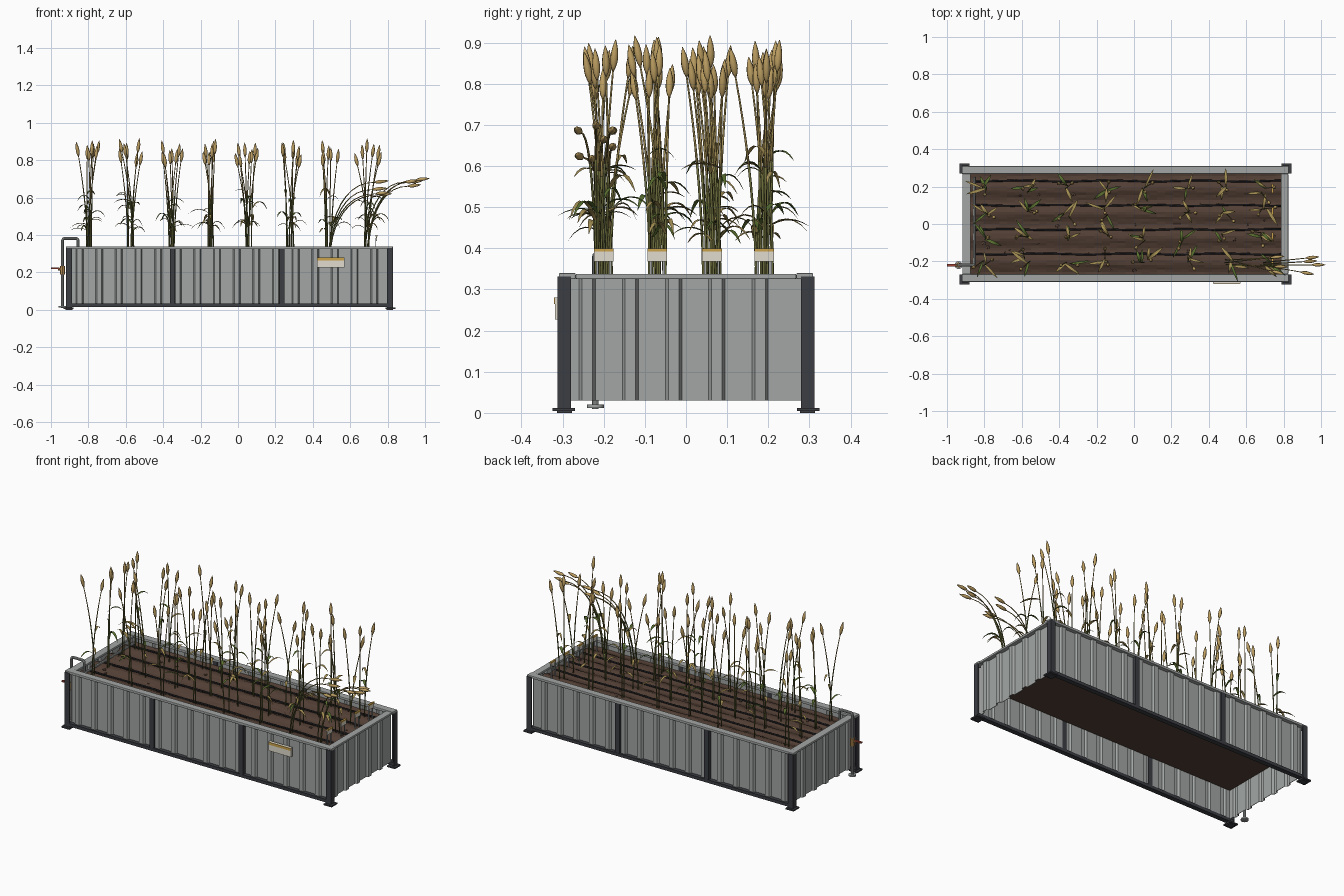
import bpy, bmesh, math, random
from mathutils import Vector, Matrix

if "Cube" in bpy.data.objects:
    bpy.data.objects.remove(bpy.data.objects["Cube"])

random.seed(7)
R = random.uniform
CX, X0, X1, YW = -0.047, -0.895, 0.805, 0.29      # bed centre, wall lines


def mat(name, r, g, b):
    m = bpy.data.materials.new(name)
    m.diffuse_color = (r, g, b, 1)
    m.use_nodes = True
    m.node_tree.nodes["Principled BSDF"].inputs["Base Color"].default_value = m.diffuse_color
    return m


STEEL = mat("steel", .36, .38, .37)
DARK = mat("dark_frame", .045, .047, .055)
SOIL = mat("soil", .085, .05, .035)
BLACK = mat("drip_tube", .015, .015, .018)
GOLD = mat("ear_gold", .5, .34, .12)
STRAW = mat("straw", .38, .28, .09)
GREEN = mat("leaf_green", .1, .16, .03)
OLIVE = mat("stem_olive", .15, .15, .045)
CREAM = mat("cream", .75, .72, .62)
AMBER = mat("amber", .6, .36, .07)
BRASS = mat("brass", .45, .25, .08)
RED = mat("handle_red", .35, .06, .04)


def finish(name, bm, m, smooth=False):
    me = bpy.data.meshes.new(name)
    bmesh.ops.recalc_face_normals(bm, faces=bm.faces)
    bm.to_mesh(me)
    bm.free()
    me.materials.append(m)
    for p in me.polygons:
        p.use_smooth = smooth
    ob = bpy.data.objects.new(name, me)
    bpy.context.collection.objects.link(ob)
    return ob


def box(bm, x0, x1, y0, y1, z0, z1):
    M = Matrix.Translation(((x0 + x1) / 2, (y0 + y1) / 2, (z0 + z1) / 2)) @ \
        Matrix.Diagonal((abs(x1 - x0), abs(y1 - y0), abs(z1 - z0), 1))
    bmesh.ops.create_cube(bm, size=1, matrix=M)


def sweep(bm, pts, radii, n=6):
    pts = [Vector(p) for p in pts]
    if not isinstance(radii, (list, tuple)):
        radii = [radii] * len(pts)
    rings, u = [], None
    for i, p in enumerate(pts):
        t = (pts[min(i + 1, len(pts) - 1)] - pts[max(i - 1, 0)]).normalized()
        if u is None:
            u = t.orthogonal()
        u = (u - t * u.dot(t)).normalized()
        v = t.cross(u)
        rings.append([bm.verts.new(p + radii[i] * (math.cos(a) * u + math.sin(a) * v))
                      for a in (2 * math.pi * k / n for k in range(n))])
    for a, b in zip(rings, rings[1:]):
        for k in range(n):
            bm.faces.new((a[k], a[(k + 1) % n], b[(k + 1) % n], b[k]))
    bm.faces.new(rings[0][::-1])
    bm.faces.new(rings[-1])


# corrugated wall panels
def panel(name, length, place, z0):
    prof, u = [(-length / 2, 0)], -length / 2 + .031
    while u + .045 < length / 2:
        prof += [(u, 0), (u + .007, .012), (u + .031, .012), (u + .038, 0)]
        u += .105
    prof.append((length / 2, 0))
    bm = bmesh.new()
    cols = [[bm.verts.new((*place(u, w), z)) for z in (z0, .33)] for u, w in prof]
    for a, b in zip(cols, cols[1:]):
        bm.faces.new((a[0], b[0], b[1], a[1]))
    ob = finish(name, bm, STEEL)
    s = ob.modifiers.new("thickness", 'SOLIDIFY')
    s.thickness, s.offset = .003, 0


L = X1 - X0
panel("front_panel", L, lambda u, w: (CX + u, -YW + .004 - w), .02)
panel("back_panel", L, lambda u, w: (CX + u, YW - .004 + w), .02)
panel("right_panel", 2 * YW, lambda u, w: (X1 - .004 + w, u), .03)
panel("left_panel", 2 * YW, lambda u, w: (X0 + .004 - w, u), .03)

# dark frame: corner angles, feet, middle posts, bottom rails
bm = bmesh.new()
for sx, xo in ((-1, -.92), (1, .828)):
    for sy in (-1, 1):
        yo = sy * .312
        box(bm, xo, xo - sx * .032, yo, yo - sy * .006, .005, .332)
        box(bm, xo, xo - sx * .006, yo, yo - sy * .032, .005, .332)
        box(bm, xo + sx * .013, xo - sx * .04, yo + sy * .012, yo - sy * .042, .004, .012)
        box(bm, xo + sx * .002, xo - sx * .035, yo + sy * .002, yo - sy * .035, 0, .005)
finish("corner_posts", bm, DARK)
bm = bmesh.new()
for sy in (-1, 1):
    for x in (-.35, .235):
        box(bm, x - .014, x + .014, sy * .284, sy * .309, .02, .328)
    box(bm, -.915, .823, sy * .282, sy * .31, .016, .034)
finish("posts_and_rails", bm, DARK)

# top rim
bm = bmesh.new()
for s in (-1, 1):
    box(bm, -.92, .828, s * .268, s * .309, .325, .34)
for x0, x1 in ((-.917, -.873), (.785, .825)):
    box(bm, x0, x1, -.268, .268, .325, .338)
ob = finish("top_rim", bm, STEEL)
b = ob.modifiers.new("bevel", 'BEVEL')
b.width, b.segments = .003, 2


# soil with planting ridges
def soil_z(y):
    return .298 + .009 * math.cos(2 * math.pi * (y - .06) / .13)


bm = bmesh.new()
nx, ny = 40, 44
g = [[bm.verts.new((X0 + .006 + (L - .012) * i / nx, -.283 + .566 * j / ny,
                    soil_z(-.283 + .566 * j / ny) + R(-.002, .002)))
      for j in range(ny + 1)] for i in range(nx + 1)]
for i in range(nx):
    for j in range(ny):
        bm.faces.new((g[i][j], g[i + 1][j], g[i + 1][j + 1], g[i][j + 1]))
ret = bmesh.ops.extrude_edge_only(bm, edges=[e for e in bm.edges if e.is_boundary])
for v in ret["geom"]:
    if isinstance(v, bmesh.types.BMVert):
        v.co.z = .2
bmesh.ops.holes_fill(bm, edges=[e for e in bm.edges if e.is_boundary], sides=0)
finish("soil", bm, SOIL)
bm = bmesh.new()
for _ in range(30):
    y, r = R(-.25, .25), R(.005, .011)
    bmesh.ops.create_icosphere(bm, subdivisions=1, radius=r, matrix=Matrix.Translation(
        (R(-.83, .75), y, soil_z(y))) @ Matrix.Diagonal((1.2, 1, .6, 1)))
finish("soil_clods", bm, SOIL)

# drip irrigation: four lines, header, riser, valve
bm = bmesh.new()
for y in (-.16, -.03, .10, .23):
    sweep(bm, [(-.855 + 1.64 * k / 24, y + .003 * math.sin(k * .9 + y * 20),
                soil_z(y) + .005) for k in range(25)], .005, 8)
finish("drip_lines", bm, BLACK, True)
bm = bmesh.new()
sweep(bm, [(-.855, -.22, .308), (-.855, .25, .308)], .007, 8)
sweep(bm, [(-.938, -.22, .01), (-.938, -.22, .372), (-.935, -.22, .379), (-.928, -.22, .382),
           (-.865, -.22, .382), (-.858, -.22, .379), (-.855, -.22, .372), (-.855, -.22, .305)], .008, 10)
sweep(bm, [(-.938, -.22, .012), (-.938, -.22, .02)], .021, 16)
finish("supply_pipe", bm, STEEL, True)
bpy.context.view_layer.objects.active = bpy.data.objects["supply_pipe"]
bpy.data.objects["supply_pipe"].select_set(True)
bpy.ops.object.shade_smooth_by_angle()
bm = bmesh.new()
sweep(bm, [(-.938, -.22, .19), (-.938, -.22, .235)], .014, 8)
sweep(bm, [(-.938, -.22, .217), (-.962, -.22, .217)], .007, 8)
finish("valve_body", bm, BRASS)
bm = bmesh.new()
box(bm, -1, -.955, -.226, -.214, .219, .227)
finish("valve_handle", bm, RED)

# front sign and row markers
plates, strips, stakes = bmesh.new(), bmesh.new(), bmesh.new()
box(plates, .422, .57, -.318, -.302, .227, .28)
box(strips, .424, .568, -.321, -.315, .265, .28)
for y in (-.2, -.07, .063, .19):
    box(plates, .738, .744, y - .024, y + .024, .368, .398)
    box(strips, .736, .746, y - .024, y + .024, .392, .4)
    for s in (-1, 1):
        box(stakes, .734, .739, y + s * .016 - .003, y + s * .016 + .003, .28, .385)
finish("sign_and_tag_plates", plates, CREAM)
finish("sign_and_tag_strips", strips, AMBER)
finish("tag_stakes", stakes, STEEL)

# cereal plants
low, up, ears, green, dry = (bmesh.new() for _ in range(5))


def leaf(bm, base, ang, length, rise, width):
    d = Vector((math.cos(ang), math.sin(ang), 0))
    s = Vector((-d.y, d.x, 0))
    prev, n = None, 6
    for i in range(n + 1):
        t = i / n
        c = base + d * length * t + Vector((0, 0, rise * (2.6 * t - 2.7 * t * t)))
        w = width * (math.sin(math.pi * min(1, .12 + .88 * t)) ** .8 + .03) / 2
        row = [bm.verts.new(c - s * w + Vector((0, 0, w * .4))), bm.verts.new(c),
               bm.verts.new(c + s * w + Vector((0, 0, w * .4)))]
        if prev:
            for k in (0, 1):
                bm.faces.new((prev[k], prev[k + 1], row[k + 1], row[k]))
        prev = row


def stalk(x, y, top, lean, power, leaves):
    base = Vector((x, y, .29))

    def at(t):
        h = math.sin(t * math.pi / 2) if power < 2 else t
        return base + Vector((lean[0] * t ** 1.9, lean[1] * t ** 1.9, (top - .29) * h))
    pts = [at(k / 10) for k in range(11)]
    sweep(low, pts[:7], .0031)
    sweep(up, pts[6:], [.0031, .0028, .0026, .0024, .0022])
    d = (pts[-1] - pts[-2]).normalized()
    n = R(.07, .082)
    sweep(ears, [pts[-1] + d * n * k / 7 for k in range(8)],
          [.002, .0065, .009, .0098, .009, .0073, .0045, .0008], 7)
    for k in range(leaves):
        t = R(.25, .4) if k == 0 else R(.42, .64)
        leaf(dry if random.random() < .55 else green, at(t), R(0, 2 * math.pi),
             R(.06, .115), R(.015, .06), R(.012, .018))


for x in (-.79, -.57, -.36, -.15, .06, .28, .48, .69):
    for y in (-.2, -.07, .063, .19):
        if y == -.2 and x > .4:        # wind-bent clumps
            for k in range(4):
                stalk(x + R(-.015, .015), y + R(-.02, .02), R(.59, .72),
                      (R(.2, .26), R(-.08, .04)), 1, 1)
            continue
        for k in range(2):
            a, r = R(0, 2 * math.pi), R(.01, .065)
            stalk(x + R(-.02, .02), y + R(-.022, .022), R(.755, .84),
                  (r * math.cos(a), r * math.sin(a)), 2, random.choice((1, 2)))

finish("lower_stems", low, OLIVE, True)
finish("upper_stems", up, STRAW, True)
finish("grain_ears", ears, GOLD, True)
finish("green_leaves", green, GREEN, True)
finish("dry_leaves", dry, STRAW, True)
